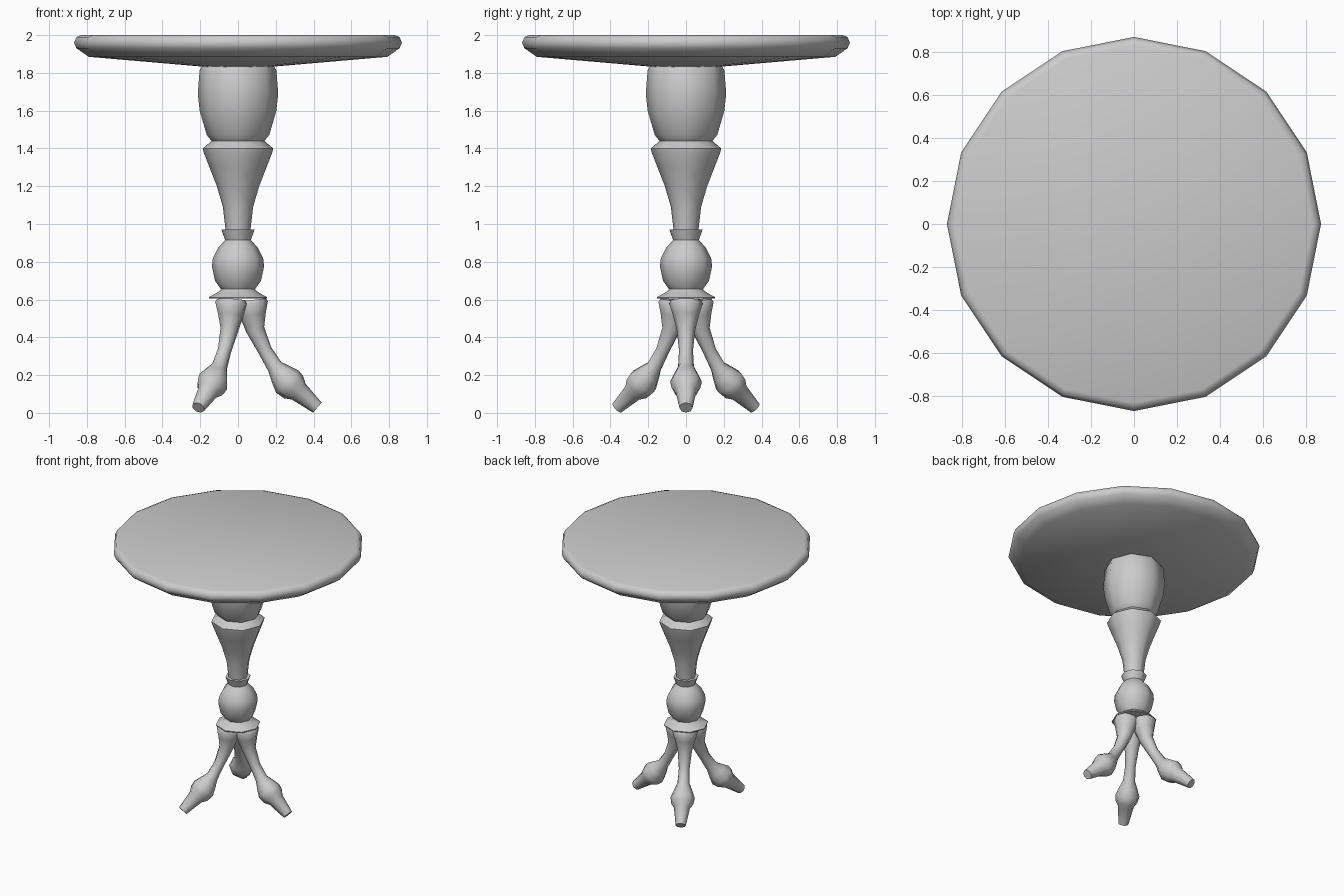
import bpy, bmesh, math
from mathutils import Vector

if "Cube" in bpy.data.objects:
    bpy.data.objects.remove(bpy.data.objects["Cube"])


def make_object(name, rings, angle=50):
    """Skin a list of vertex rings into a capped, smooth shaded mesh."""
    bm = bmesh.new()
    loops = [[bm.verts.new(p) for p in ring] for ring in rings]
    n = len(loops[0])
    for a, b in zip(loops, loops[1:]):
        for i in range(n):
            j = (i + 1) % n
            bm.faces.new((a[i], a[j], b[j], b[i]))
    bm.faces.new(loops[0])
    bm.faces.new(loops[-1])
    bmesh.ops.recalc_face_normals(bm, faces=bm.faces)
    mesh = bpy.data.meshes.new(name)
    bm.to_mesh(mesh)
    bm.free()
    obj = bpy.data.objects.new(name, mesh)
    bpy.context.collection.objects.link(obj)
    bpy.ops.object.select_all(action='DESELECT')
    obj.select_set(True)
    bpy.context.view_layer.objects.active = obj
    bpy.ops.object.shade_smooth_by_angle(angle=math.radians(angle))
    return obj


def ring(center, u, v, r, n):
    return [center + r * (math.cos(2 * math.pi * i / n) * u
                          + math.sin(2 * math.pi * i / n) * v) for i in range(n)]


X, Y = Vector((1, 0, 0)), Vector((0, 1, 0))


def turned(name, profile, n):
    """Lathe-turned part from (radius, height) pairs."""
    return make_object(name, [ring(Vector((0, 0, z)), X, Y, r, n) for r, z in profile])


# Sixteen-sided top with a rounded rim and sloping underside
turned("table_top", [(0.15, 1.83), (0.79, 1.885), (0.855, 1.93),
                     (0.868, 1.96), (0.855, 1.99), (0.83, 2.0)], 16)

# Turned column, three stacked sections
turned("upper_column", [(0.155, 1.845), (0.19, 1.835), (0.203, 1.815), (0.213, 1.69),
                        (0.203, 1.6), (0.165, 1.47), (0.14, 1.44),
                        (0.186, 1.4), (0.182, 1.38), (0.155, 1.31), (0.112, 1.2),
                        (0.08, 1.09), (0.065, 0.96)], 8)
turned("lower_column", [(0.065, 0.97), (0.088, 0.97), (0.068, 0.915), (0.105, 0.875),
                        (0.133, 0.82), (0.138, 0.775), (0.122, 0.70), (0.09, 0.655),
                        (0.105, 0.64), (0.155, 0.612), (0.153, 0.605)], 8)

# Three splayed legs with bulbous feet: (outward, height, radius)
LEG = [(0.068, 0.597, 0.08), (0.070, 0.58, 0.089), (0.078, 0.52, 0.07), (0.092, 0.44, 0.049),
       (0.143, 0.33, 0.037), (0.195, 0.245, 0.042), (0.228, 0.205, 0.064),
       (0.262, 0.165, 0.084), (0.295, 0.135, 0.077), (0.322, 0.112, 0.055),
       (0.42, 0.028, 0.035)]
pts = [Vector((x, 0, z)) for x, z, r in LEG]
leg_rings = []
for i, p in enumerate(pts):
    t = (pts[min(i + 1, len(pts) - 1)] - pts[max(i - 1, 0)]).normalized()
    leg_rings.append(ring(p, Y, t.cross(Y), LEG[i][2], 8))
for k in range(3):
    leg = make_object("leg_%d" % (k + 1), leg_rings)
    leg.rotation_euler.z = k * 2 * math.pi / 3
